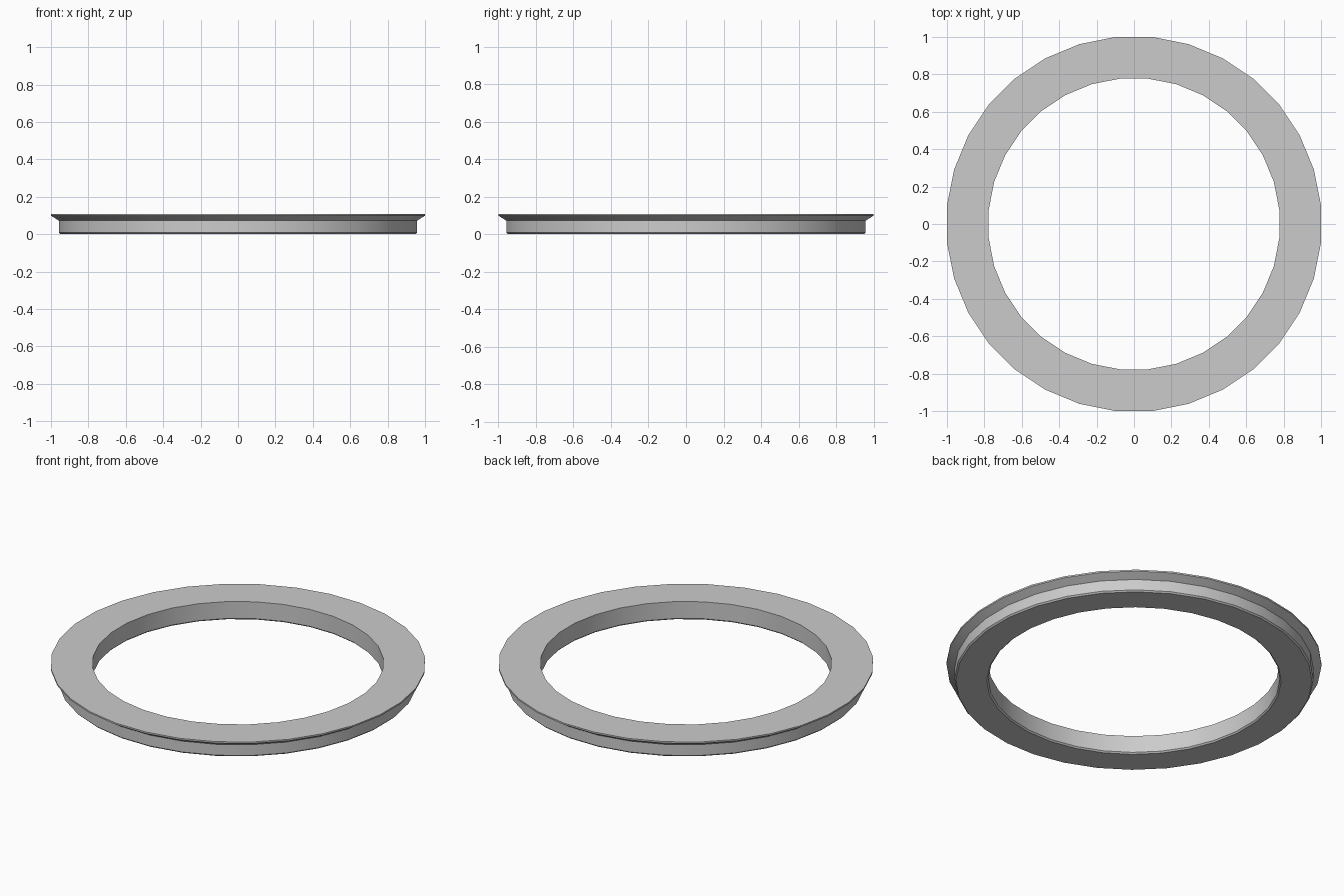
import bpy, bmesh
from math import cos, sin, pi

if "Cube" in bpy.data.objects:
    bpy.data.objects.remove(bpy.data.objects["Cube"])

SIDES = 32
# Cross-section of the ring: (distance to flat side, height)
PROFILE = [
    (0.777, 0.108), (1.0, 0.108), (1.0, 0.099),     # top face and thin lip
    (0.957, 0.072), (0.957, 0.008), (0.949, 0.0),   # undercut, outer wall, bevel
    (0.785, 0.0), (0.777, 0.008),                   # underside, inner bevel
]

# Revolve the profile, with flat sides facing the axes
bm = bmesh.new()
rings = []
for i in range(SIDES):
    a = 2 * pi * (i + 0.5) / SIDES
    k = 1 / cos(pi / SIDES)
    rings.append([bm.verts.new((r * k * cos(a), r * k * sin(a), z)) for r, z in PROFILE])
for i in range(SIDES):
    p, q = rings[i], rings[(i + 1) % SIDES]
    for j in range(len(PROFILE)):
        n = (j + 1) % len(PROFILE)
        bm.faces.new((p[j], p[n], q[n], q[j]))
bmesh.ops.recalc_face_normals(bm, faces=bm.faces)

mesh = bpy.data.meshes.new("flanged_ring")
bm.to_mesh(mesh)
bm.free()
ring = bpy.data.objects.new("flanged_ring", mesh)
bpy.context.collection.objects.link(ring)

# Smooth around the ring, sharp along the profile corners
bpy.context.view_layer.objects.active = ring
ring.select_set(True)
bpy.ops.object.shade_smooth_by_angle(angle=pi / 6)
